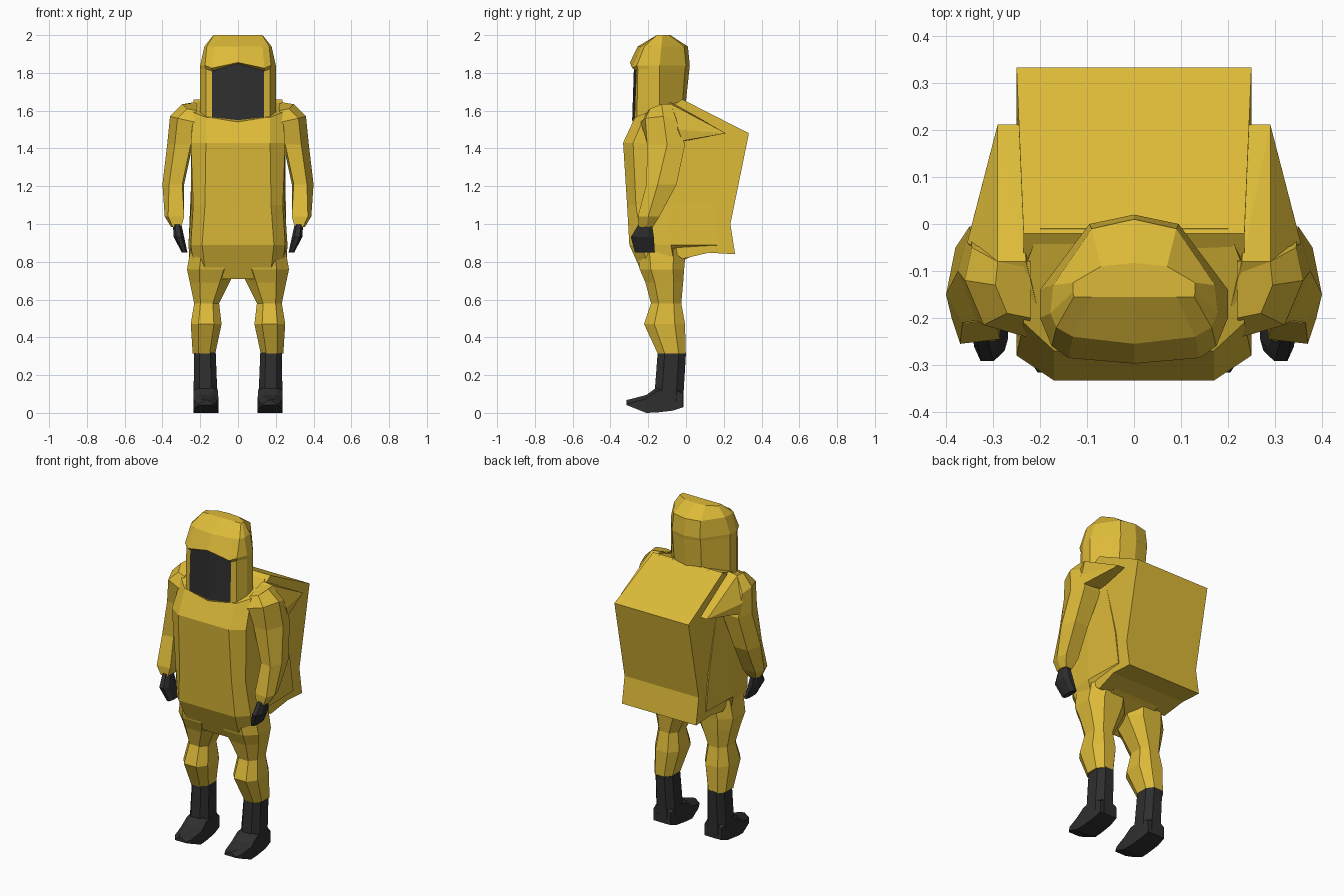
import bpy, bmesh

def material(name, rgb):
    m = bpy.data.materials.new(name)
    m.diffuse_color = (*rgb, 1)
    return m

YELLOW = material("suit yellow", (0.72, 0.49, 0.04))
BLACK = material("rubber black", (0.028, 0.028, 0.028))

def finish(name, bm, mats, mirror=False):
    bmesh.ops.recalc_face_normals(bm, faces=bm.faces)
    me = bpy.data.meshes.new(name)
    bm.to_mesh(me)
    bm.free()
    for m in mats:
        me.materials.append(m)
    ob = bpy.data.objects.new(name, me)
    bpy.context.collection.objects.link(ob)
    if mirror:
        ob.modifiers.new("mirror", 'MIRROR').use_mirror_merge = False
    return ob

def loft(rings):
    """Skin a list of equal-length rings and cap both ends."""
    bm = bmesh.new()
    vs = [[bm.verts.new(p) for p in r] for r in rings]
    n = len(vs[0])
    for a, b in zip(vs, vs[1:]):
        for i in range(n):
            j = (i + 1) % n
            bm.faces.new((a[i], a[j], b[j], b[i]))
    bm.faces.new(vs[0])
    bm.faces.new(vs[-1])
    return bm

def flat(z, *pts):
    return [(x, y, z) for x, y in pts]

def symmetric(half):
    return half + [(-x, y, z) for x, y, z in reversed(half) if x > 0]

def box_ring(z, x0, x1, y0, y1, c=0.25):
    """Chamfered rectangle: eight points."""
    cx, cy = (x1 - x0) * c, (y1 - y0) * c
    return flat(z, (x0 + cx, y0), (x1 - cx, y0), (x1, y0 + cy), (x1, y1 - cy),
                (x1 - cx, y1), (x0 + cx, y1), (x0, y1 - cy), (x0, y0 + cy))

# Hood, with the visor as the front faces under the brim
hood = [
    flat(1.46, (0, -.25), (.135, -.24), (.17, -.23), (.2, -.19), (.2, -.14), (.09, -.03), (0, -.02)),
    [(0, -.285, 1.55), (.138, -.272, 1.565), (.17, -.26, 1.56), (.2, -.2, 1.56),
     (.2, -.14, 1.56), (.09, -.025, 1.56), (0, -.01, 1.56)],
    [(0, -.275, 1.85), (.138, -.262, 1.81), (.17, -.255, 1.82), (.2, -.2, 1.82),
     (.2, -.14, 1.82), (.095, -.005, 1.82), (0, .018, 1.82)],
    [(0, -.297, 1.855), (.14, -.285, 1.825), (.175, -.26, 1.84), (.2, -.2, 1.84),
     (.2, -.14, 1.84), (.095, 0, 1.84), (0, .02, 1.84)],
    flat(1.94, (0, -.255), (.13, -.24), (.165, -.22), (.178, -.19), (.172, -.13), (.09, -.01), (0, .01)),
    flat(2.0, (0, -.155), (.09, -.155), (.128, -.155), (.13, -.145), (.13, -.125), (.07, -.09), (0, -.083)),
]
bm = loft([symmetric(r) for r in hood])
for f in bm.faces:
    c = f.calc_center_median()
    if c.y < -.24 and abs(c.x) < .1 and 1.6 < c.z < 1.8:
        f.material_index = 1
finish("hood", bm, [YELLOW, BLACK])

# Torso with front apron
torso = [
    [(.17, -.27, 1.565), (.235, -.21, 1.59), (.235, -.1, 1.63), (.2, -.01, 1.655)],
    flat(1.43, (.17, -.333), (.25, -.28), (.25, -.1), (.24, .05)),
    flat(1.1, (.175, -.312), (.237, -.265), (.248, -.1), (.253, .14)),
    flat(.89, (.19, -.30), (.25, -.235), (.262, -.08), (.255, .17)),
    [(.17, -.22, .71), (.225, -.18, .71), (.255, -.06, .77), (.15, 0, .815)],
]
finish("torso", loft([symmetric(r) for r in torso]), [YELLOW])

# Large back hump: side profile swept across x
profile = [(-.15, 1.58), (-.02, 1.66), (.333, 1.48), (.235, 1.0), (.26, .84),
           (.12, .848), (-.02, .815), (-.12, .9)]
finish("back_pack", loft([[(x * (.235 if y < 0 else .25), y, z) for y, z in profile]
                          for x in (-1, 1)]), [YELLOW])

# Shoulder flaps tapering backwards
bm = bmesh.new()
for p in [(.2, -.2, 1.59), (.23, -.08, 1.645), (.29, -.08, 1.635), (.24, .212, 1.48),
          (.29, .212, 1.48), (.355, -.04, 1.5), (.35, -.02, 1.44), (.24, .0, 1.44)]:
    bm.verts.new(p)
bmesh.ops.convex_hull(bm, input=bm.verts)
finish("shoulder_flap", bm, [YELLOW], True)

# Sleeves
sleeve = [
    [(.22, -.2, 1.6), (.27, -.19, 1.61), (.295, -.13, 1.635), (.29, -.08, 1.635), (.22, -.08, 1.64)],
    [(.23, -.24, 1.54), (.32, -.215, 1.56), (.36, -.12, 1.57), (.345, -.05, 1.55), (.22, -.04, 1.55)],
    flat(1.42, (.25, -.205), (.335, -.205), (.375, -.1), (.35, -.005), (.24, -.005)),
    flat(1.21, (.295, -.2), (.365, -.21), (.4, -.15), (.38, -.05), (.285, -.055)),
    flat(1.04, (.285, -.245), (.37, -.255), (.388, -.2), (.37, -.14), (.285, -.14)),
    flat(.985, (.30, -.25), (.345, -.25), (.355, -.21), (.345, -.175), (.30, -.175)),
]
finish("sleeve", loft(sleeve), [YELLOW], True)

# Gloves
finish("glove", loft([box_ring(1.0, .30, .345, -.25, -.18),
                      box_ring(.93, .285, .34, -.292, -.17),
                      box_ring(.85, .268, .298, -.27, -.165)]), [BLACK], True)

# Trouser legs
finish("trouser_leg", loft([box_ring(.87, .01, .25, -.26, 0),
                            box_ring(.76, .01, .27, -.245, -.01),
                            box_ring(.69, .045, .255, -.215, -.015),
                            box_ring(.58, .10, .232, -.185, -.025),
                            box_ring(.47, .087, .25, -.222, -.005),
                            box_ring(.315, .12, .24, -.15, -.002)]), [YELLOW], True)

# Boots: shaft and foot
finish("boot_shaft", loft([box_ring(.32, .118, .232, -.15, 0),
                           box_ring(.12, .11, .235, -.165, -.012),
                           box_ring(.03, .112, .232, -.17, -.014)]), [BLACK], True)
foot = [[(x0, y, zb), (x1, y, zb), (x1, y, zt - .02), (x1 - .03, y, zt),
         (x0 + .03, y, zt), (x0, y, zt - .02)]
        for y, x0, x1, zb, zt in [(-.015, .115, .23, .03, .12), (-.07, .11, .234, .012, .15),
                                  (-.155, .106, .235, .002, .135), (-.21, .104, .236, 0, .095),
                                  (-.285, .115, .225, .03, .075), (-.316, .13, .205, .042, .068)]]
finish("boot_foot", loft(foot), [BLACK], True)
